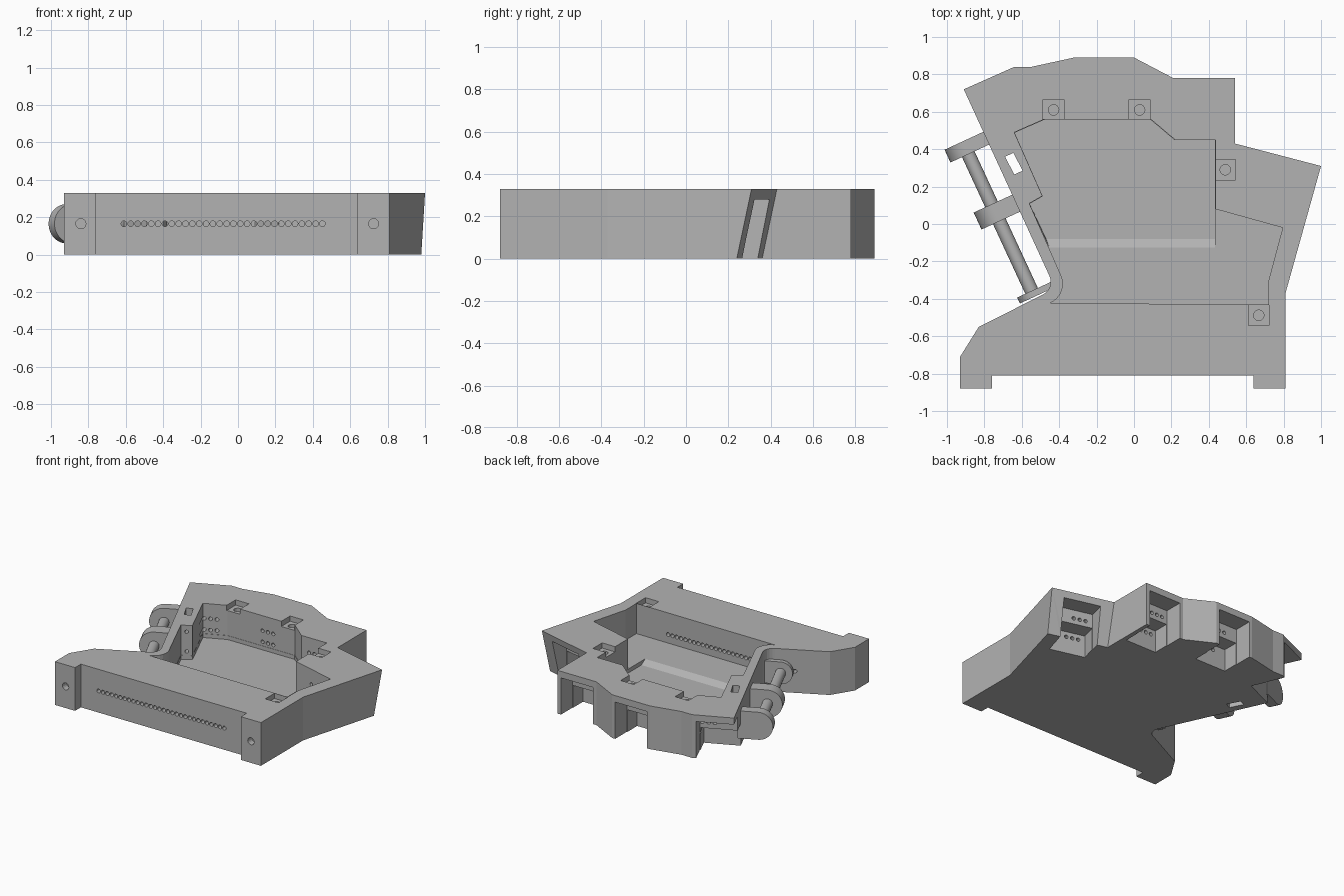
import bpy, bmesh, math
from mathutils import Vector

if "Cube" in bpy.data.objects:
    bpy.data.objects.remove(bpy.data.objects["Cube"], do_unlink=True)

H = 0.33          # body height
MID = H / 2
grey = bpy.data.materials.new("mid_grey")
grey.use_nodes = True
grey.diffuse_color = (0.45, 0.45, 0.45, 1)
grey.node_tree.nodes["Principled BSDF"].inputs["Base Color"].default_value = (0.45, 0.45, 0.45, 1)


def finish(bm, name):
    bmesh.ops.recalc_face_normals(bm, faces=bm.faces)
    mesh = bpy.data.meshes.new(name)
    bm.to_mesh(mesh)
    bm.free()
    mesh.materials.append(grey)
    obj = bpy.data.objects.new(name, mesh)
    bpy.context.collection.objects.link(obj)
    return obj


def loft(name, low, high):
    """Closed solid between two matching loops of 3D points."""
    bm = bmesh.new()
    a = [bm.verts.new(p) for p in low]
    b = [bm.verts.new(p) for p in high]
    bm.faces.new(a)
    bm.faces.new(b)
    for i in range(len(a)):
        j = (i + 1) % len(a)
        bm.faces.new((a[i], a[j], b[j], b[i]))
    return finish(bm, name)


def prism(name, pts, z0, z1, low_pts=None):
    return loft(name, [(x, y, z0) for x, y in low_pts or pts], [(x, y, z1) for x, y in pts])


def rods(name, spans, r, sides=16):
    """Round bars between pairs of points, in one mesh."""
    bm = bmesh.new()
    for p, q in spans:
        p, q = Vector(p), Vector(q)
        m = (q - p).to_track_quat('Z', 'Y').to_matrix().to_4x4()
        m.translation = (p + q) / 2
        bmesh.ops.create_cone(bm, cap_ends=True, segments=sides, radius1=r, radius2=r,
                              depth=(q - p).length, matrix=m)
    return finish(bm, name)


def arc(cx, cy, r, a0, a1, n):
    angles = [math.radians(a0 + (a1 - a0) * i / n) for i in range(n + 1)]
    return [(cx + r * math.cos(a), cy + r * math.sin(a)) for a in angles]


# Main body: outline with the rear of the side lobe leaning inward at the base
outline = [(-0.93, -0.88), (-0.76, -0.88), (-0.76, -0.81), (0.64, -0.81), (0.64, -0.88),
           (0.81, -0.88), (0.81, -0.37), (1.0, 0.31), (0.54, 0.43), (0.54, 0.78),
           (0.21, 0.78), (0.0, 0.89), (-0.32, 0.89), (-0.55, 0.84), (-0.64, 0.84),
           (-0.91, 0.72)] + arc(-0.52, -0.31, 0.075, 25, -65, 6) + [(-0.83, -0.55), (-0.93, -0.71)]
base = list(outline)
base[7], base[8] = (0.98, 0.24), (0.54, 0.36)
body = prism("body", outline, 0, H, base)
cutters = []

# Pocket with a lower rear floor joined by a short ramp
rear = [(0.435, 0.45), (0.22, 0.45), (0.09, 0.56), (-0.48, 0.56), (-0.64, 0.49),
        (-0.49, 0.15), (-0.56, 0.11)]
pocket = rear + arc(-0.49, -0.32, 0.11, 20, -70, 7) + [
    (0.72, -0.43), (0.72, -0.30), (0.795, -0.02), (0.435, 0.08)]
cutters.append(prism("pocket_cut", pocket, 0.10, 0.5))
inner = [(x + (0.002 if x < 0 else -0.002), y - 0.002) for x, y in rear]
cutters.append(prism("low_floor_cut", inner + [(-0.446, -0.14), (0.433, -0.14)], 0.07, 0.11,
                     inner + [(-0.47, -0.08), (0.433, -0.08)]))

# Rear ports: stepped recesses open at the bottom, two rows of three holes each
ports = [((0.77, 0.37), (-0.252, -0.968), -0.14, 0.14, -0.04),
         ((0.375, 0.78), (0, -1), -0.135, 0.135, -0.045),
         ((-0.16, 0.89), (0, -1), -0.135, 0.135, 0.02),
         ((-0.775, 0.78), (0.406, -0.914), -0.22, 0.12, 0.06)]
hole_spans = []
for c, d, s0, s1, shift in ports:
    c, d = Vector(c), Vector(d)
    s = Vector((-d.y, d.x))
    for depth, top, slim in ((0.14, 0.28, 0), (0.26, 0.17, 0.004)):
        quad = [c + s * u + d * v for u, v in
                ((s0 + slim, -0.1), (s1 - slim, -0.1), (s1 - slim, depth), (s0 + slim, depth))]
        cutters.append(prism("port_cut", quad, -0.1, top))
    for z in (0.13, 0.215):
        for k in (-1, 0, 1):
            p = c + s * (shift + k * 0.045)
            a, b = p + d * 0.08, p + d * 0.42
            hole_spans.append(((a.x, a.y, z), (b.x, b.y, z)))
cutters.append(rods("port_hole_cut", hole_spans, 0.014))

# Row of fine holes through the front wall, and one hole in each foot
cutters.append(rods("front_hole_cut", [((-0.61 + i * 0.0366, -0.9, MID), (-0.61 + i * 0.0366, -0.38, MID))
                                       for i in range(30)], 0.015))
cutters.append(rods("foot_hole_cut", [((x, -0.95, MID), (x, -0.83, MID)) for x in (-0.84, 0.725)], 0.027))

# Lid clip seats beside the pocket, each with a screw hole
seats = [(-0.43, 0.61), (0.03, 0.61), (0.488, 0.29), (0.667, -0.488)]
for x, y in seats:
    w = 0.056
    cutters.append(prism("seat_cut", [(x - w, y - w), (x + w, y - w), (x + w, y + w), (x - w, y + w)],
                         H - 0.04, 0.5))
cutters.append(rods("seat_hole_cut", [((x, y, 0.2), (x, y, 0.4)) for x, y in seats], 0.028))

# Slot through the side wall and screw holes in the wall's inner end
cutters.append(prism("slot_cut", [(-0.69, 0.36), (-0.645, 0.38), (-0.595, 0.285), (-0.64, 0.265)], -0.1, 0.5))
cutters.append(rods("wall_hole_cut", [((-0.515, 0.11, z), (-0.56, 0.20, z)) for z in (0.13, 0.28)], 0.013))

for cutter in cutters:
    cutter.hide_render = True
    mod = body.modifiers.new("cut", 'BOOLEAN')
    mod.operation = 'DIFFERENCE'
    mod.solver = 'EXACT'
    mod.object = cutter
graph = bpy.context.evaluated_depsgraph_get()
carved = bpy.data.meshes.new_from_object(body.evaluated_get(graph))
body.modifiers.clear()
body.data = carved
for cutter in cutters:
    bpy.data.objects.remove(cutter, do_unlink=True)

# Side rod held by three rounded arms along the slanted wall
start = Vector((-0.91, 0.72, MID))
along = Vector((0.42, -0.907, 0)).normalized()
out = Vector((-0.907, -0.42, 0)).normalized()
up = Vector((0, 0, 1))
REACH = 0.124
smooth = [rods("side_rod", [(start + along * 0.26 + out * REACH, start + along * 1.16 + out * REACH)], 0.037, 32)]
for name, t0, t1, r in (("rear_arm", 0.25, 0.325, 0.105), ("middle_arm", 0.62, 0.72, 0.105),
                        ("front_arm", 1.13, 1.165, 0.085)):
    shape = [(-0.02, -r)] + arc(REACH, 0, r, -90, 90, 20) + [(-0.02, r)]
    ends = [[start + along * t + out * u + up * v for u, v in shape] for t in (t0, t1)]
    smooth.append(loft(name, *ends))

bpy.ops.object.select_all(action='DESELECT')
for obj in smooth:
    obj.select_set(True)
bpy.context.view_layer.objects.active = smooth[0]
bpy.ops.object.shade_smooth_by_angle(angle=math.radians(30))
